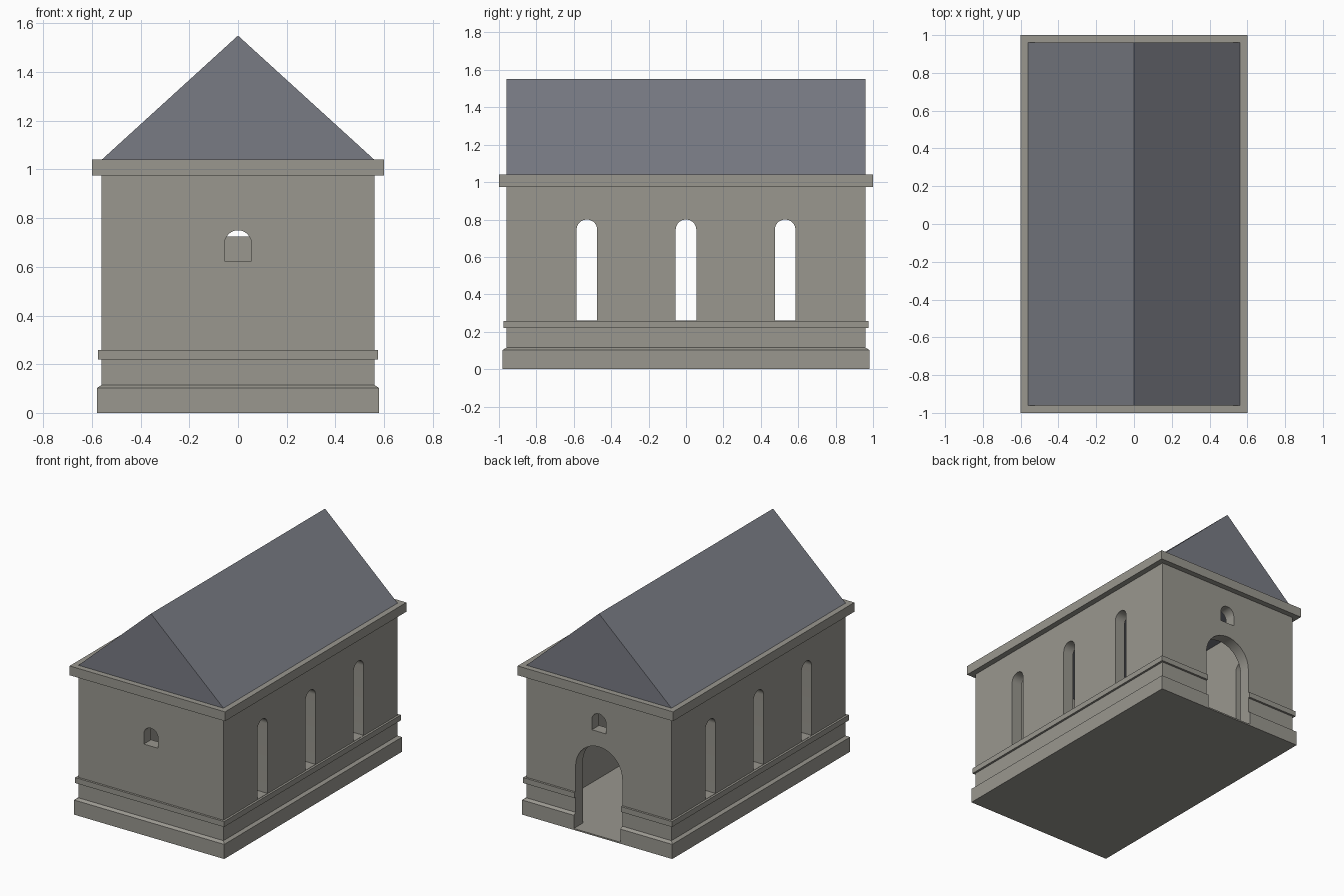
import bpy, bmesh, math

if "Cube" in bpy.data.objects:
    bpy.data.objects.remove(bpy.data.objects["Cube"])


def material(name, rgb):
    m = bpy.data.materials.new(name)
    m.diffuse_color = (*rgb, 1.0)
    m.use_nodes = True
    m.node_tree.nodes["Principled BSDF"].inputs["Base Color"].default_value = m.diffuse_color
    return m


stone = material("warm_grey_stone", (0.32, 0.31, 0.275))
slate = material("blue_grey_slate", (0.19, 0.198, 0.23))


def make_object(name, bm, mat=None):
    bmesh.ops.recalc_face_normals(bm, faces=bm.faces)
    me = bpy.data.meshes.new(name)
    bm.to_mesh(me)
    bm.free()
    ob = bpy.data.objects.new(name, me)
    bpy.context.collection.objects.link(ob)
    if mat:
        me.materials.append(mat)
    return ob


def prism(bm, points, offset):
    """Extrude a closed outline of 3D points by an offset vector."""
    face = bm.faces.new([bm.verts.new(p) for p in points])
    new = bmesh.ops.extrude_face_region(bm, geom=[face], use_keep_orig=True)["geom"]
    bmesh.ops.translate(bm, vec=offset,
                        verts=[g for g in new if isinstance(g, bmesh.types.BMVert)])


def arch(half, bottom, top, segments=24):
    """Round-headed opening outline as (sideways, height) pairs."""
    spring = top - half
    pts = [(-half, bottom), (half, bottom)]
    for i in range(segments + 1):
        a = math.pi * i / segments
        pts.append((half * math.cos(a), spring + half * math.sin(a)))
    return pts


HX, HY = 0.56, 0.96      # outer wall half sizes
THICK = 0.08
FLOOR, EAVES, RIDGE = 0.01, 1.04, 1.55

# Floor slab under the whole footprint
bm = bmesh.new()
fx, fy = HX + 0.02, HY + 0.02
prism(bm, [(-fx, -fy, 0), (fx, -fy, 0), (fx, fy, 0), (-fx, fy, 0)], (0, 0, FLOOR))
make_object("floor_slab", bm, stone)

# Walls: (outward offset, height) section with plinth, string course and cornice
section = [(0.02, FLOOR), (0.02, 0.102), (0.0, 0.115),
           (0.0, 0.22), (0.015, 0.22), (0.015, 0.258), (0.0, 0.258),
           (0.0, 0.975), (0.04, 0.975), (0.04, EAVES),
           (-THICK, EAVES), (-THICK, FLOOR)]
bm = bmesh.new()
rings = [[bm.verts.new((sx * (HX + o), sy * (HY + o), z))
          for sx, sy in ((-1, -1), (1, -1), (1, 1), (-1, 1))] for o, z in section]
for k, ring in enumerate(rings):
    nxt = rings[(k + 1) % len(rings)]
    for i in range(4):
        j = (i + 1) % 4
        bm.faces.new((ring[i], ring[j], nxt[j], nxt[i]))
walls = make_object("walls", bm, stone)

# Cutter for side windows, end windows and the back doorway
bm = bmesh.new()
for y in (-0.53, 0.0, 0.53):
    prism(bm, [(-0.8, y + u, z) for u, z in arch(0.055, 0.26, 0.8)], (1.6, 0, 0))
for y0, outline in ((-1.1, arch(0.055, 0.625, 0.75)),
                    (0.75, arch(0.055, 0.725, 0.85)),
                    (0.75, arch(0.18, -0.1, 0.62))):
    prism(bm, [(u, y0, z) for u, z in outline], (0, 0.35, 0))
cutter = make_object("opening_cutter", bm, stone)
cutter.hide_render = True

mod = walls.modifiers.new("openings", 'BOOLEAN')
mod.operation = 'DIFFERENCE'
mod.solver = 'EXACT'
mod.object = cutter
bpy.context.view_layer.objects.active = walls
walls.select_set(True)
bpy.ops.object.modifier_apply(modifier=mod.name)
bpy.data.objects.remove(cutter, do_unlink=True)
bpy.ops.object.shade_smooth_by_angle(angle=math.radians(25))

# Gabled roof
bm = bmesh.new()
prism(bm, [(-HX, -HY, EAVES), (HX, -HY, EAVES), (0, -HY, RIDGE)], (0, 2 * HY, 0))
make_object("gable_roof", bm, slate)
